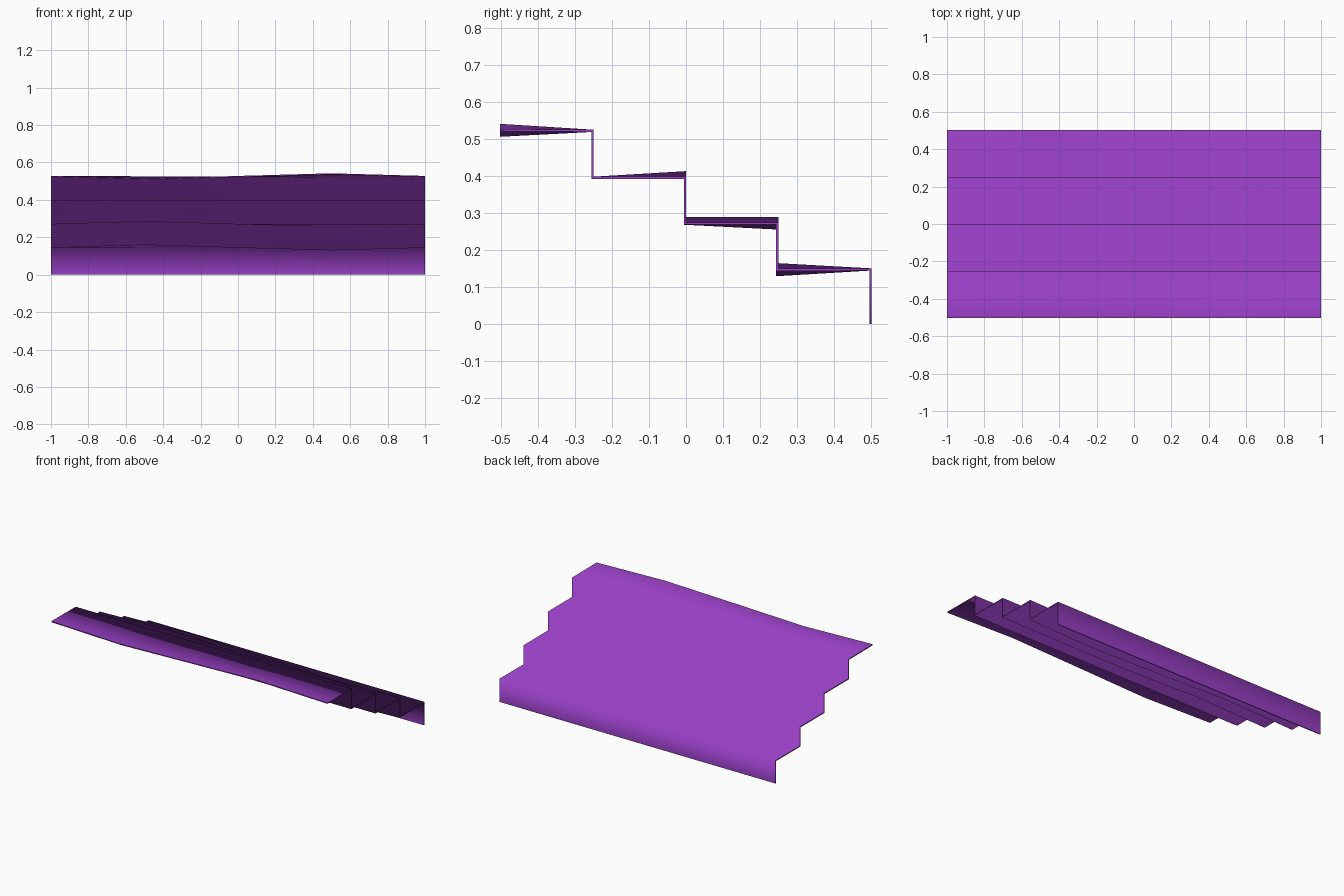
import bpy
import bmesh

cube = bpy.data.objects.get("Cube")
if cube:
    bpy.data.objects.remove(cube)

# Purple cloth
cloth = bpy.data.materials.new("purple_cloth")
cloth.use_nodes = True
colour = (0.31, 0.05, 0.55, 1)
cloth.diffuse_color = colour
cloth.node_tree.nodes["Principled BSDF"].inputs["Base Color"].default_value = colour

# Stair profile: y, z, and ripple height at the two quarter points
PROFILE = [
    (-0.503, 0.528, -0.015, 0.014),
    (-0.25, 0.526, 0, 0),
    (-0.25, 0.399, 0, 0),
    (0, 0.399, 0.015, 0),
    (0, 0.275, 0.015, 0),
    (0.25, 0.275, 0.015, -0.013),
    (0.25, 0.15, 0.015, -0.014),
    (0.502, 0.151, 0, 0),
    (0.502, 0, 0, 0),
]

# Sweep the profile across x into one draped sheet
bm = bmesh.new()
rows = []
for y, z, ripple_a, ripple_b in PROFILE:
    ripples = (0, ripple_a, 0, ripple_b, 0)
    rows.append([bm.verts.new((-1 + i * 0.5, y, z + r)) for i, r in enumerate(ripples)])
for low, high in zip(rows, rows[1:]):
    for i in range(len(low) - 1):
        face = bm.faces.new((low[i], low[i + 1], high[i + 1], high[i]))
        face.smooth = True
# Crisp outer rim, soft folds
for edge in bm.edges:
    edge.smooth = not edge.is_boundary
bm.normal_update()

mesh = bpy.data.meshes.new("stair_carpet")
bm.to_mesh(mesh)
bm.free()
mesh.materials.append(cloth)
carpet = bpy.data.objects.new("stair_carpet", mesh)
bpy.context.collection.objects.link(carpet)

# Thin cloth thickness
solid = carpet.modifiers.new("thickness", "SOLIDIFY")
solid.thickness = 0.006
solid.offset = -1
solid.use_even_offset = True
